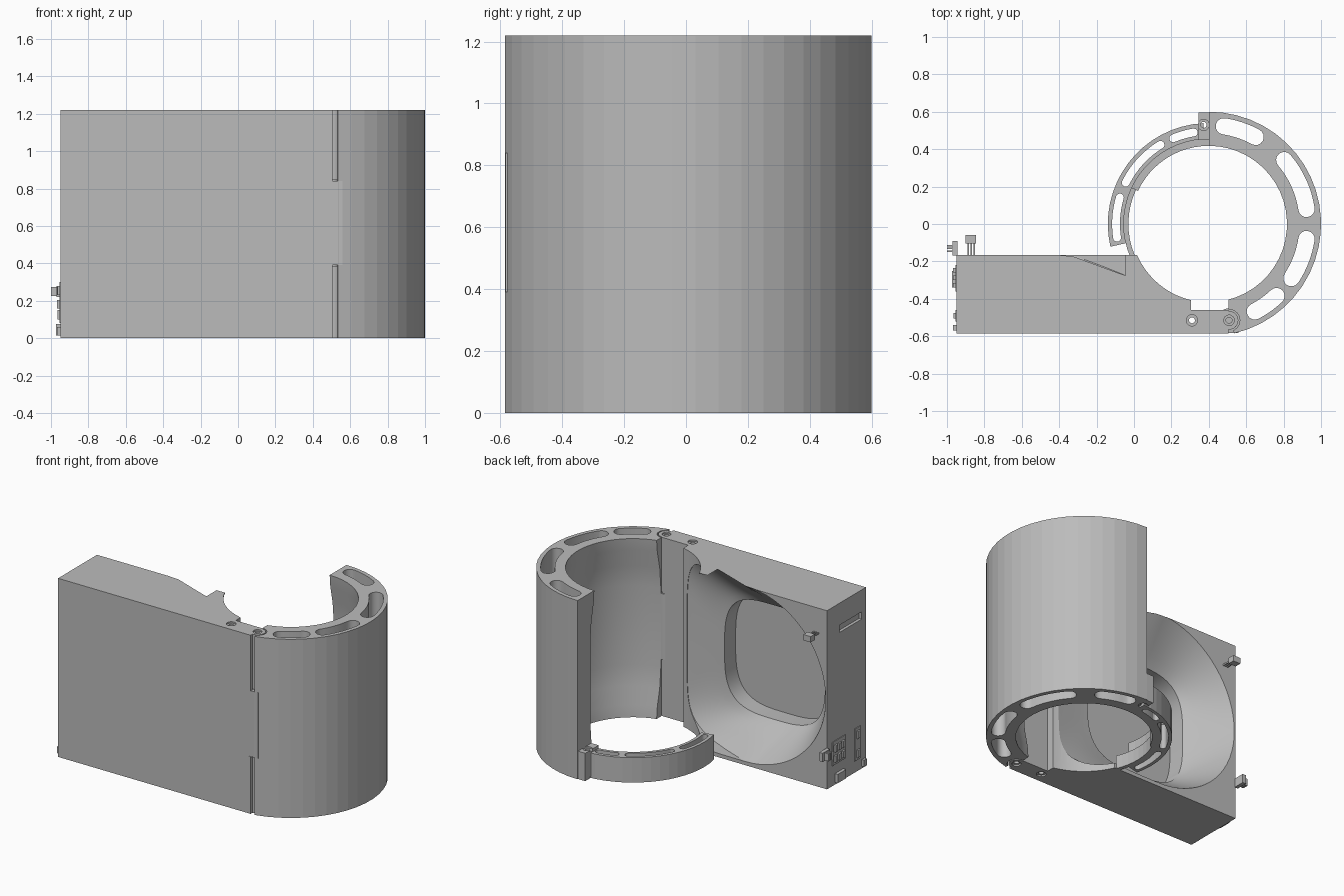
import bpy, bmesh, math
from mathutils import Vector

old = bpy.data.objects.get("Cube")
if old:
    bpy.data.objects.remove(old, do_unlink=True)

grey = bpy.data.materials.new("plain_grey")
grey.use_nodes = True
colour = (0.5, 0.5, 0.5, 1)
grey.diffuse_color = colour
grey.node_tree.nodes["Principled BSDF"].inputs["Base Color"].default_value = colour

H = 1.22          # overall height
CX = 0.4          # bore axis
BORE = 0.418


def add(name, bm):
    bmesh.ops.recalc_face_normals(bm, faces=bm.faces)
    me = bpy.data.meshes.new(name)
    bm.to_mesh(me)
    bm.free()
    me.materials.append(grey)
    ob = bpy.data.objects.new(name, me)
    bpy.context.collection.objects.link(ob)
    return ob


def loft(name, rings, closed=False):
    """Skin equal-length rings; cap the ends, or join last to first."""
    bm = bmesh.new()
    vs = [[bm.verts.new(p) for p in r] for r in rings]
    n = len(vs[0])
    pairs = list(zip(vs, vs[1:])) + ([(vs[-1], vs[0])] if closed else [])
    for a, b in pairs:
        for i in range(n):
            j = (i + 1) % n
            bm.faces.new((a[i], a[j], b[j], b[i]))
    if not closed:
        bm.faces.new(vs[0])
        bm.faces.new(vs[-1])
    return add(name, bm)


def prism(name, pts, z0, z1):
    return loft(name, [[(x, y, z) for x, y in pts] for z in (z0, z1)])


def box(name, x0, x1, y0, y1, z0, z1):
    return prism(name, [(x0, y0), (x1, y0), (x1, y1), (x0, y1)], z0, z1)


def arc(r, a0, a1, n, cx=CX, cy=0):
    return [(cx + r * math.cos(math.radians(a0 + (a1 - a0) * i / n)),
             cy + r * math.sin(math.radians(a0 + (a1 - a0) * i / n))) for i in range(n + 1)]


def rod(name, x, y, r, z0, z1, n=24):
    return prism(name, arc(r, 0, 360, n, x, y)[:-1], z0, z1)


def sector(name, r0, r1, a0, a1, z0, z1, n):
    return prism(name, arc(r1, a0, a1, n) + arc(r0, a1, a0, n), z0, z1)


def slot(r0, r1, a0, a1, z1):
    """Curved slot cutter with round ends."""
    h, m = (r1 - r0) / 2, (r0 + r1) / 2
    d = math.degrees(h / m)
    a0, a1 = a0 + d, a1 - d
    e0, e1 = arc(m, a0, a1, 1)
    pts = (arc(r1, a0, a1, 8) + arc(h, a1, a1 + 180, 8, *e1)[1:-1]
           + arc(r0, a1, a0, 8) + arc(h, a0 + 180, a0 + 360, 8, *e0)[1:-1])
    return prism("slot_cutter", pts, -0.1, z1)


def cut(ob, cutters):
    for c in cutters:
        m = ob.modifiers.new("cut", 'BOOLEAN')
        m.operation, m.solver, m.object = 'DIFFERENCE', 'EXACT', c
    bpy.context.view_layer.update()
    dg = bpy.context.evaluated_depsgraph_get()
    me = bpy.data.meshes.new_from_object(ob.evaluated_get(dg))
    ob.modifiers.clear()
    ob.data = me
    for c in cutters:
        bpy.data.objects.remove(c, do_unlink=True)


def smooth(ob, angle=35):
    bpy.ops.object.select_all(action='DESELECT')
    ob.select_set(True)
    bpy.context.view_layer.objects.active = ob
    bpy.ops.object.shade_smooth_by_angle(angle=math.radians(angle))


# Housing: a block with a bell-mouthed duct opening into the bore
housing = box("housing", -0.95, 0.505, -0.585, -0.165, 0, H)


def spow(v, p):
    return math.copysign(abs(v) ** p, v)


def duct_ring(s, y=None):
    pts = []
    for i in range(72):
        t = 2 * math.pi * i / 72
        c, q = math.cos(t), math.sin(t)
        inner = Vector((-0.37 + 0.38 * spow(c, 0.6), 0.61 + 0.39 * spow(q, 0.6)))
        up = 0.615 if q > 0 else 0.585
        outer = Vector((-0.33 + 0.61 * c, 0.61 + up * q)) if c < 0 else \
            Vector((-0.33 + 0.6 * spow(c, 0.5), 0.61 + up * spow(q, 0.3)))
        p = inner.lerp(outer, s)
        rim = -0.165 - 0.4 * max(0, outer.x + 0.32)
        depth = -0.43 + (rim + 0.43) * s ** 1.15
        pts.append((p.x, depth if y is None else y, p.y))
    return pts


duct = loft("duct_cutter", [duct_ring(0, -0.55)] + [duct_ring(k / 8) for k in range(9)]
            + [duct_ring(1, 0.2)])
cut(housing, [duct, rod("bore_cutter", CX, 0, BORE, -0.1, 1.4, 72),
              box("notch_cutter", 0.305, 0.7, -0.46, 0, -0.1, 1.4),
              box("groove_cutter", 0.485, 0.7, -0.7, -0.4, 0.39, 0.84),
              rod("pin_cutter", 0.31, -0.515, 0.03, -0.1, 1.4),
              rod("knuckle_cutter", 0.508, -0.515, 0.05, -0.1, 1.4),
              box("vent_cutter", -1.1, -0.93, -0.54, -0.3, 1.02, 1.07)])
smooth(housing)

# Half shell: waisted bore inside, faceted outside, slots through the wall
wall = [(0.6, 0), (0.6, H), (0.418, H), (0.425, 1.14), (0.45, 1.02), (0.462, 0.88),
        (0.462, 0.34), (0.45, 0.2), (0.425, 0.08), (0.418, 0)]
shell_rings = []
for k in range(24):
    a = math.radians(-77 + 167 * k / 23)
    shell_rings.append([(CX + r * math.cos(a), r * math.sin(a), z) for r, z in wall])
shell = loft("half_shell", shell_rings)
cut(shell, [slot(0.485, 0.572, *a, 1.4) for a in ((57, 86), (4, 45), (-38, -4), (-67, -42))]
    + [box("end_cutter", 0.3, 0.505, -0.7, -0.2, -0.1, 1.4),
       rod("hinge_cutter", 0.508, -0.515, 0.058, -0.1, 1.4)])
smooth(shell)
for f in shell.data.polygons:
    out = Vector((f.center.x - CX, f.center.y, 0))
    if out.length > 0.585 and f.normal.dot(out) > 0:
        f.use_smooth = False

# Hinge barrels and pins
barrels = [("lower", 0, 0.385, 0.05), ("middle", 0.39, 0.84, 0.064), ("upper", 0.845, H, 0.05)]
for label, z0, z1, r in barrels:
    barrel = rod(label + "_hinge_barrel", 0.508, -0.515, r, z0, z1)
    cut(barrel, [rod("pin_cutter", 0.508, -0.515, 0.028, -0.1, 1.4)])
    smooth(barrel)
box("hinge_tab", 0.485, 0.56, -0.583, -0.46, 0.39, 0.84)


def tube(name, x, y, r0, r1, z0, z1):
    t = rod(name, x, y, r1, z0, z1)
    cut(t, [rod("tube_cutter", x, y, r0, -0.1, 1.4)])
    smooth(t)


tube("hinge_pin", 0.508, -0.515, 0.016, 0.028, 0.01, H - 0.01)
tube("housing_pin", 0.31, -0.515, 0.016, 0.03, 0.01, H - 0.01)

# Low base ring with inner collar and clasp
base = sector("base_ring", 0.455, 0.54, 93, 193, 0, 0.17, 16)
cut(base, [slot(0.475, 0.517, *a, 0.4) for a in ((97, 115), (119, 156), (161, 191))])
sector("collar", 0.418, 0.458, 90, 155, 0, 0.13, 12)
sector("thin_collar", 0.43, 0.456, 155, 203, 0, 0.09, 8)
clasp = box("clasp", 0.345, 0.402, 0.45, 0.595, 0, 0.19)
cut(clasp, [rod("pin_cutter", 0.372, 0.53, 0.03, -0.1, 1.4)])
tube("clasp_pin", 0.372, 0.53, 0.016, 0.03, 0.01, 0.18)

# Upper plug on the back of the housing
box("upper_plug", -0.9, -0.845, -0.105, -0.06, 1.03, 1.07)
for i in range(3):
    x = -0.885 + 0.015 * i
    box("upper_plug_wire", x - 0.004, x + 0.004, -0.17, -0.1, 1.045, 1.055)

# Lower plug with pins, at the housing corner
box("lower_plug", -0.97, -0.945, -0.168, -0.09, 0.22, 0.28)
for i in range(3):
    y = -0.145 + 0.015 * i
    box("lower_plug_pin", -1.0, -0.96, y - 0.004, y + 0.004, 0.225, 0.275)

# Control board, side strip and sockets on the end face
box("board", -0.955, -0.94, -0.36, -0.22, 0.14, 0.3)
for i in range(3):
    for j in range(2):
        y, z = -0.34 + 0.04 * i, 0.16 + 0.07 * j
        box("board_chip", -0.968, -0.95, y, y + 0.025, z, z + 0.045)
box("side_strip", -0.955, -0.94, -0.52, -0.46, 0.08, 0.3)
for z in (0.1, 0.23):
    box("strip_button", -0.966, -0.95, -0.505, -0.475, z, z + 0.05)
box("bottom_socket", -0.972, -0.94, -0.34, -0.25, 0.015, 0.075)
box("corner_socket", -0.968, -0.94, -0.57, -0.54, 0.015, 0.06)
